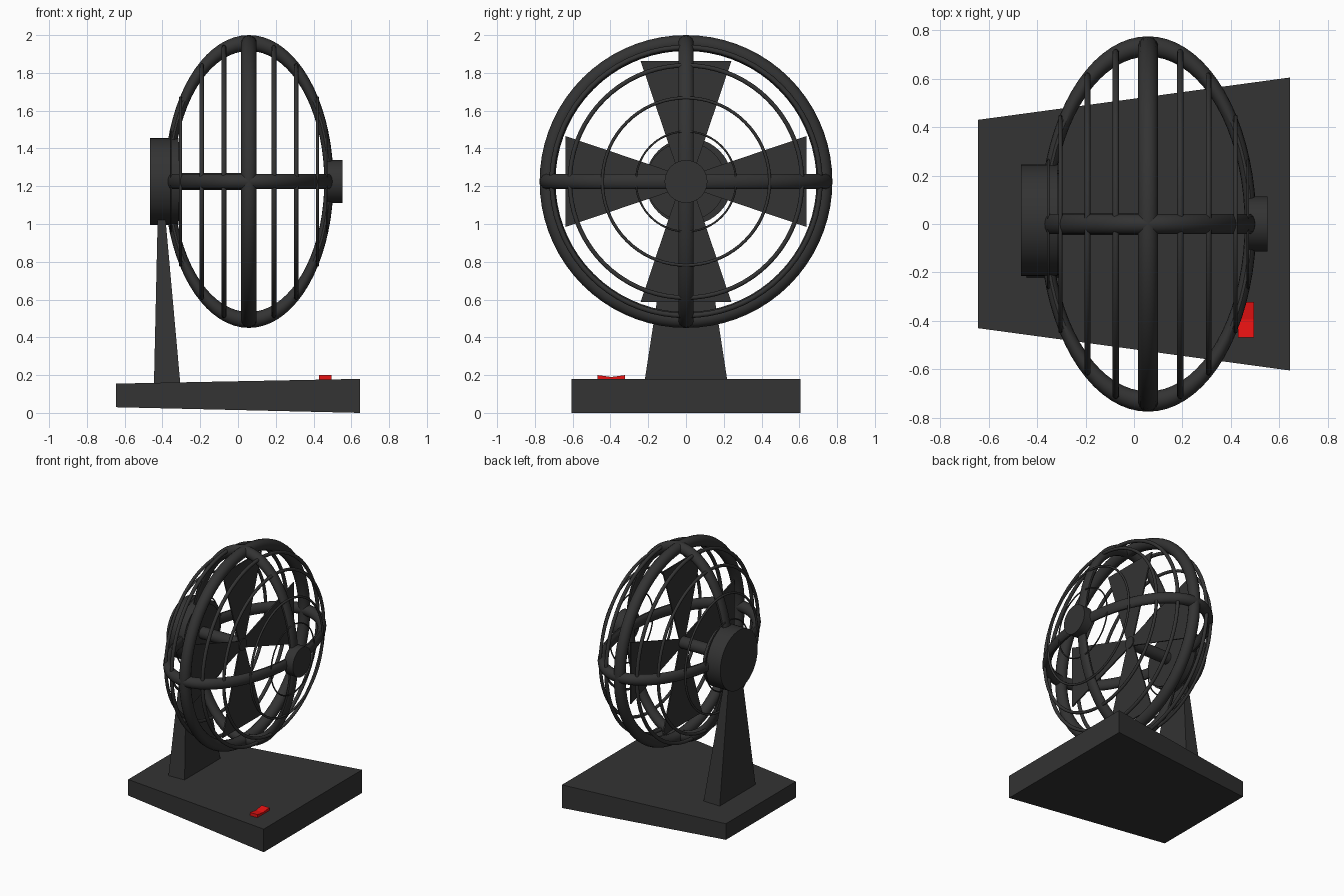
import bpy, bmesh, math
from mathutils import Matrix, Vector

cube = bpy.data.objects.get("Cube")
if cube:
    bpy.data.objects.remove(cube, do_unlink=True)


def material(name, rgb):
    m = bpy.data.materials.new(name)
    m.use_nodes = True
    m.diffuse_color = (*rgb, 1)
    m.node_tree.nodes["Principled BSDF"].inputs["Base Color"].default_value = (*rgb, 1)
    return m


BLACK = material("black plastic", (0.033, 0.033, 0.033))
RED = material("red switch", (0.8, 0.006, 0.006))

HUB = Vector((0.058, 0, 1.225))     # cage centre
RADIUS, TUBE = 0.733, 0.042         # main rim
SQUASH = 0.577                      # cage depth relative to its height


def finish(obj, name, mat=BLACK, smooth=False):
    obj.name = name
    obj.data.materials.append(mat)
    if smooth:
        bpy.ops.object.select_all(action='DESELECT')
        obj.select_set(True)
        bpy.context.view_layer.objects.active = obj
        bpy.ops.object.shade_smooth_by_angle(angle=math.radians(35))
    return obj


def from_bmesh(name, bm, mat=BLACK):
    bmesh.ops.recalc_face_normals(bm, faces=bm.faces)
    mesh = bpy.data.meshes.new(name)
    bm.to_mesh(mesh)
    bm.free()
    obj = bpy.data.objects.new(name, mesh)
    bpy.context.collection.objects.link(obj)
    return finish(obj, name, mat)


def loft(name, sections, mat=BLACK):
    """Solid through two matching closed outlines."""
    bm = bmesh.new()
    a, b = [[bm.verts.new(p) for p in s] for s in sections]
    bm.faces.new(a)
    bm.faces.new(b)
    n = len(a)
    for i in range(n):
        j = (i + 1) % n
        bm.faces.new((a[i], a[j], b[j], b[i]))
    return from_bmesh(name, bm, mat)


def rect_z(x0, x1, half_y, z):
    return [(x0, -half_y, z), (x1, -half_y, z), (x1, half_y, z), (x0, half_y, z)]


def rect_x(x, half_y, z0, z1):
    return [(x, -half_y, z0), (x, half_y, z0), (x, half_y, z1), (x, -half_y, z1)]


def drum(name, x0, x1, radius, y=0):
    """Cylinder lying along x."""
    bpy.ops.mesh.primitive_cylinder_add(
        vertices=48, radius=radius, depth=x1 - x0,
        location=((x0 + x1) / 2, y, HUB.z), rotation=(0, math.pi / 2, 0))
    return finish(bpy.context.object, name, smooth=True)


def hoop(name, major, minor, turn, offset=0, squash=1):
    """Torus about the hub, turned and flattened along x."""
    bpy.ops.mesh.primitive_torus_add(major_radius=major, minor_radius=minor,
                                     major_segments=72, minor_segments=14)
    obj = bpy.context.object
    obj.data.transform(Matrix.Translation(HUB + Vector((offset, 0, 0)))
                       @ Matrix.Diagonal((squash, 1, 1, 1)) @ turn)
    return finish(obj, name, smooth=True)


# Base, wider and thicker towards +x, and the tapered stand
loft("base", [rect_x(-0.645, 0.43, 0.03, 0.155), rect_x(0.645, 0.605, 0, 0.18)])
loft("stand", [rect_z(-0.445, -0.305, 0.222, 0.15), rect_z(-0.425, -0.385, 0.085, 1.04)])

# Rocker switch with a shallow dip in the middle
rocker = [(-0.468, 0.165), (-0.322, 0.165), (-0.322, 0.2), (-0.395, 0.19), (-0.468, 0.2)]
loft("switch", [[(x, y, z) for y, z in rocker] for x in (0.43, 0.495)], RED)

# Motor, shaft and front cap
drum("motor_housing", -0.467, -0.315, 0.23, 0.015)
drum("motor_collar", -0.4, -0.305, 0.21)
drum("shaft", -0.32, 0.045, 0.045)
drum("front_cap", 0.475, 0.552, 0.113)

# Four flat wedge blades
for i in range(4):
    wedge = [(-0.025, 0), (0.025, 0), (0.24, 0.637), (-0.24, 0.637)]
    spin = Matrix.Rotation(i * math.pi / 2, 3, 'X')
    loft(f"blade_{i + 1}", [[spin @ Vector((0, y, z)) + Vector((x, 0, HUB.z))
                             for y, z in wedge] for x in (0.028, 0.038)])

# Cage: main rim and two flattened ribs crossing at the cap
ACROSS = Matrix.Rotation(math.pi / 2, 4, 'Y')
UPRIGHT = Matrix.Rotation(math.pi / 2, 4, 'X')
hoop("main_rim", RADIUS, TUBE, ACROSS)
hoop("vertical_rib", RADIUS, TUBE, UPRIGHT, squash=SQUASH)
hoop("horizontal_rib", RADIUS, TUBE, Matrix.Identity(4), squash=SQUASH)

# Thin rings, finer as they get smaller, on both sides of the rim
for side, label in ((1, "front"), (-1, "rear")):
    for n, (ring, offset) in enumerate(((0.71, 0.133), (0.615, 0.25),
                                        (0.443, 0.362), (0.265, 0.412))):
        hoop(f"{label}_ring_{n + 1}", ring, ring * 0.019, ACROSS, side * offset)
